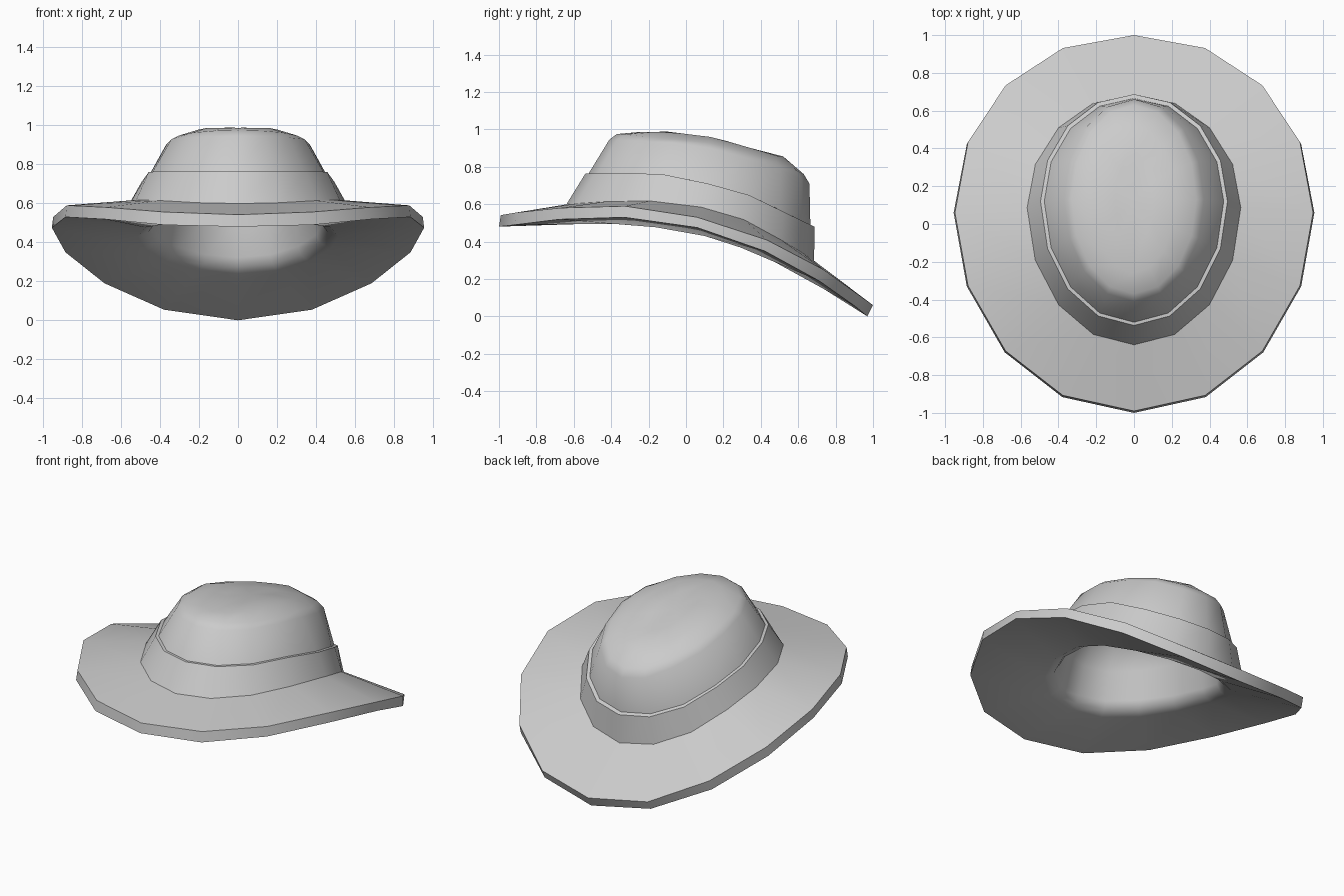
import bpy, bmesh, math

if "Cube" in bpy.data.objects:
    bpy.data.objects.remove(bpy.data.objects["Cube"])

SIDES = 16

felt = bpy.data.materials.new("grey_felt")
felt.diffuse_color = (0.6, 0.6, 0.6, 1)
felt.use_nodes = True
felt.node_tree.nodes["Principled BSDF"].inputs["Base Color"].default_value = felt.diffuse_color


def height(table, y):
    """Height at depth y, linear between (y, z) stations."""
    if y <= table[0][0]:
        return table[0][1]
    for (y0, z0), (y1, z1) in zip(table, table[1:]):
        if y <= y1:
            return z0 + (z1 - z0) * (y - y0) / (y1 - y0)
    return table[-1][1]


def power(v, p):
    return math.copysign(abs(v) ** p, v)


def ring(w, front, back, mid, table, dz=0.0, full=0.0):
    """Egg-shaped loop: half width, front y, back y, y of the widest point.
    full squares off the sides and back a little and tapers the front."""
    pts = []
    for i in range(SIDES):
        a = 2 * math.pi * i / SIDES
        c, s = math.cos(a), math.sin(a)
        s = power(s, 1 - full if s > 0 else 1 + full)
        y = mid + s * ((back - mid) if s > 0 else (mid - front))
        pts.append((w * power(c, 1 - full), y, height(table, y) + dz))
    return pts


def loft(name, rings, closed=False):
    """Skin successive loops; cap both ends or join last to first."""
    bm = bmesh.new()
    loops = [[bm.verts.new(p) for p in r] for r in rings]
    pairs = list(zip(loops, loops[1:]))
    if closed:
        pairs.append((loops[-1], loops[0]))
    for a, b in pairs:
        for i in range(SIDES):
            j = (i + 1) % SIDES
            bm.faces.new((a[i], a[j], b[j], b[i]))
    if not closed:
        caps = [bm.faces.new(loops[0]), bm.faces.new(loops[-1])]
        bmesh.ops.poke(bm, faces=caps)
    bmesh.ops.recalc_face_normals(bm, faces=bm.faces)
    me = bpy.data.meshes.new(name)
    bm.to_mesh(me)
    bm.free()
    me.materials.append(felt)
    ob = bpy.data.objects.new(name, me)
    bpy.context.collection.objects.link(ob)
    bpy.ops.object.select_all(action='DESELECT')
    ob.select_set(True)
    bpy.context.view_layer.objects.active = ob
    bpy.ops.object.shade_smooth_by_angle(angle=math.radians(43))
    return ob


# side-profile heights of each loop, from front to back
rim_low = [(-1, .48), (-.91, .49), (-.67, .52), (-.33, .53), (.06, .475),
           (.42, .35), (.712, .19), (.903, .055), (.97, 0)]
rim_top = [(-1, .54), (-.91, .555), (-.67, .58), (-.33, .59), (.06, .53),
           (.43, .41), (.735, .25), (.93, .11), (1, .06)]
lip = [(-.6, .495), (-.3, .495), (0, .455), (.2, .405), (.4, .325), (.6, .24)]
base = [(-.64, .60), (-.45, .615), (-.2, .62), (.09, .585), (.31, .52),
        (.51, .41), (.64, .33), (.69, .295)]
band_top = [(-.54, .765), (-.15, .765), (.1, .715), (.35, .645), (.52, .56), (.685, .48)]
shoulder = [(-.41, .945), (0, .925), (.2, .885), (.5, .79), (.66, .71)]
bevel = [(-.37, .975), (-.25, .965), (-.06, .947), (.15, .925), (.5, .825), (.63, .76)]
plateau = [(-.26, .985), (-.1, .988), (.15, .957), (.5, .855)]

# crown and brim: one shell from the lining, under the brim, to the crown top
loft("hat_body", [
    ring(.16, -.18, .42, .12, plateau, -.065),
    ring(.26, -.30, .55, .13, bevel, -.065),
    ring(.305, -.345, .58, .13, shoulder, -.06),
    ring(.405, -.455, .585, .12, band_top, -.03),
    ring(.433, -.503, .56, .11, lip, .065),
    ring(.46, -.53, .572, .10, lip, .023),
    ring(.515, -.585, .60, .10, lip),
    ring(.955, -1.0, .97, .06, rim_low, 0, .04),
    ring(.948, -.99, 1.0, .06, rim_top, 0, .04),
    ring(.55, -.625, .665, .085, base),
    ring(.475, -.52, .665, .12, band_top),
    ring(.37, -.41, .66, .13, shoulder),
    ring(.33, -.37, .63, .13, bevel),
    ring(.22, -.26, .52, .13, plateau),
    ring(.10, -.12, .36, .13, plateau),
])

# band wrapped around the foot of the crown
loft("hat_band", [
    ring(.545, -.62, .66, .085, base, -.012),
    ring(.567, -.642, .685, .085, base, -.005),
    ring(.495, -.537, .687, .12, band_top),
    ring(.470, -.515, .66, .12, band_top),
], closed=True)
